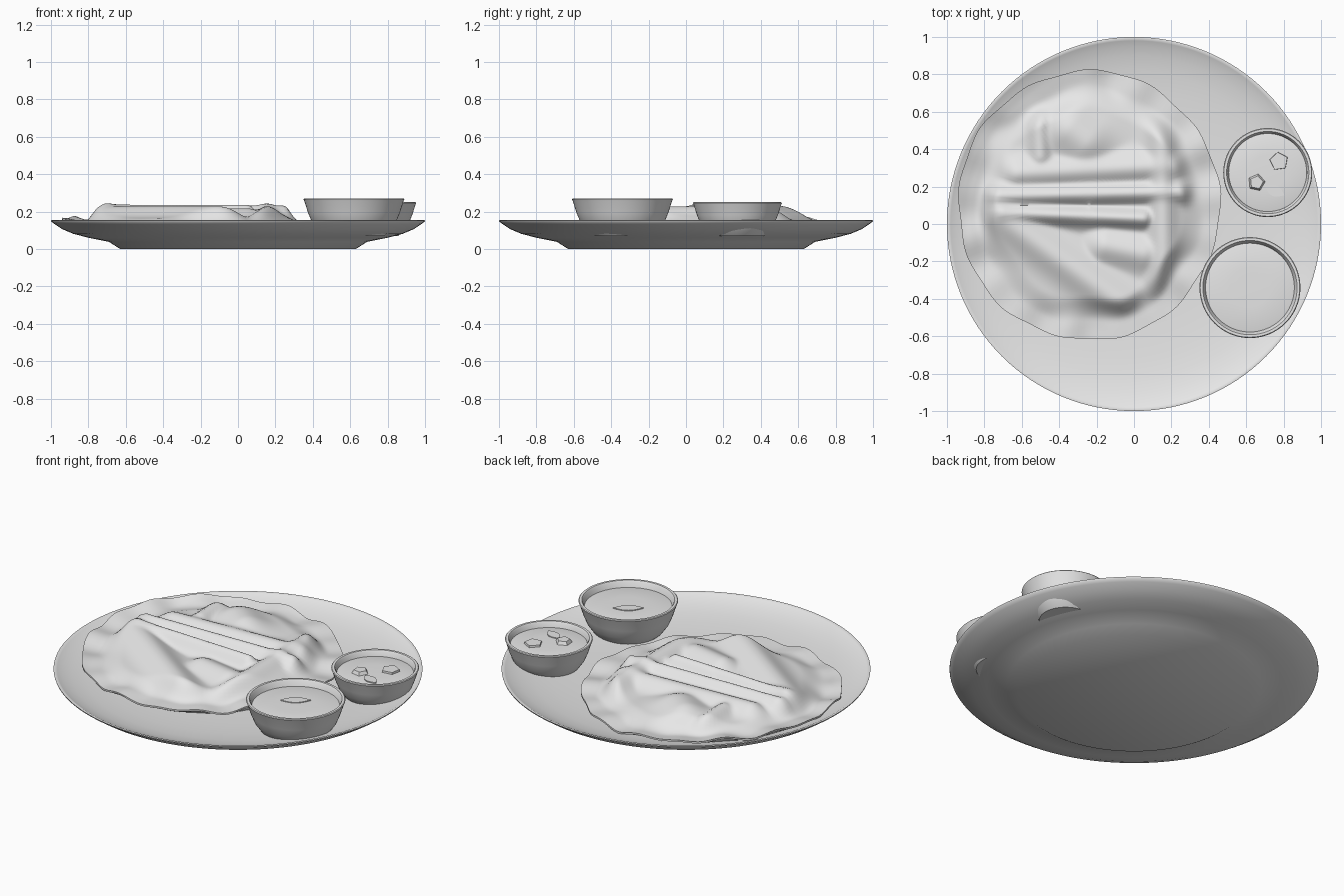
import bpy, bmesh, math
from mathutils import Vector

if "Cube" in bpy.data.objects:
    bpy.data.objects.remove(bpy.data.objects["Cube"])

grey = bpy.data.materials.new("pale grey")
grey.diffuse_color = (0.8, 0.8, 0.8, 1)
grey.use_nodes = True
grey.node_tree.nodes["Principled BSDF"].inputs["Base Color"].default_value = grey.diffuse_color


def finish(name, bm, smooth=True, angle=40):
    bmesh.ops.recalc_face_normals(bm, faces=bm.faces)
    me = bpy.data.meshes.new(name)
    bm.to_mesh(me)
    bm.free()
    ob = bpy.data.objects.new(name, me)
    bpy.context.collection.objects.link(ob)
    me.materials.append(grey)
    if smooth:
        bpy.ops.object.select_all(action='DESELECT')
        ob.select_set(True)
        bpy.context.view_layer.objects.active = ob
        bpy.ops.object.shade_smooth_by_angle(angle=math.radians(angle))
    return ob


def lathe(name, profile, centre=(0, 0), n=96):
    """Revolve (radius, z) points; zero radii become poles."""
    bm = bmesh.new()
    rings = []
    for r, z in profile:
        if r == 0:
            rings.append([bm.verts.new((centre[0], centre[1], z))] * n)
        else:
            rings.append([bm.verts.new((centre[0] + r * math.cos(2 * math.pi * i / n),
                                        centre[1] + r * math.sin(2 * math.pi * i / n), z))
                          for i in range(n)])
    for a, b in zip(rings, rings[1:]):
        for i in range(n):
            j = (i + 1) % n
            vs = list(dict.fromkeys([a[i], a[j], b[j], b[i]]))
            if len(vs) > 2:
                bm.faces.new(vs)
    return finish(name, bm)


# Plate
INNER = [(0, 0.085), (0.45, 0.086), (0.6, 0.09), (0.72, 0.098), (0.82, 0.108),
         (0.9, 0.123), (0.95, 0.138), (0.98, 0.15), (0.99, 0.155)]
lathe("plate", [(0, 0), (0.63, 0), (0.69, 0.038), (0.8, 0.06), (0.88, 0.081),
                (0.94, 0.106), (0.98, 0.133), (0.998, 0.146), (1.0, 0.153)] + INNER[::-1], n=128)


def plate_z(r):
    for (r0, z0), (r1, z1) in zip(INNER, INNER[1:]):
        if r <= r1:
            return z0 + (z1 - z0) * (r - r0) / (r1 - r0)
    return 0.155


# Folded flatbread: ridges as (x0, y0, x1, y1, width, height)
RIDGES = [(-0.76, 0.15, 0.25, 0.17, 0.06, 0.070),
          (-0.70, 0.06, 0.05, 0.03, 0.055, 0.074),
          (-0.62, 0.27, 0.22, 0.31, 0.08, 0.058),
          (-0.74, 0.06, -0.06, -0.43, 0.10, 0.066),
          (0.16, -0.36, 0.15, 0.55, 0.08, 0.066),
          (-0.51, 0.58, -0.50, 0.36, 0.06, 0.055),
          (-0.34, 0.50, -0.26, 0.44, 0.13, 0.068),
          (-0.15, -0.12, 0.05, -0.16, 0.09, 0.055)]


def fold_height(x, y):
    p, total = Vector((x, y)), 0
    for x0, y0, x1, y1, w, h in RIDGES:
        a, d = Vector((x0, y0)), Vector((x1 - x0, y1 - y0))
        t = min(1, max(0, (p - a).dot(d) / d.length_squared))
        dist = (p - a - d * t).length
        total += (h * math.exp(-(dist / w) ** 2)) ** 4
    return total ** 0.25


def smooth_step(a, b, v):
    t = min(1, max(0, (v - a) / (b - a)))
    return t * t * (3 - 2 * t)


def bread_point(rho, th):
    wob = 1 + 0.006 * math.sin(5 * th + 1) + 0.008 * math.sin(13 * th) * rho
    x = -0.24 + 0.70 * rho * wob * math.cos(th)
    y = 0.1 + 0.72 * rho * wob * math.sin(th)
    ground = plate_z(math.hypot(x, y)) + 0.014
    wave = 0.007 * (math.sin(17 * th) + math.sin(11 * th + 2)) * smooth_step(0.7, 0.95, rho)
    inside = 1 - smooth_step(0.70, 0.88, rho + 0.02 * math.sin(7 * th))
    flange = max(ground, 0.120) + 0.010 + wave
    top = 0.162 + fold_height(x, y)
    return x, y, max(ground - 0.004, flange + (top - flange) * inside)


bm = bmesh.new()
NR, NT = 48, 144
rings = [[bm.verts.new(bread_point(k / NR, 2 * math.pi * i / NT)) for i in range(NT)]
         for k in range(1, NR + 1)]
# thin edge, then an underside tucked in against the plate
rings.append([bm.verts.new(v.co - Vector((0, 0, 0.010))) for v in rings[-1]])
tuck = []
for v in rings[-1]:
    x, y = -0.24 + (v.co.x + 0.24) * 0.9, 0.1 + (v.co.y - 0.1) * 0.9
    tuck.append(bm.verts.new((x, y, plate_z(math.hypot(x, y)) - 0.003)))
rings.append(tuck)
centre = bm.verts.new(bread_point(0, 0))
for i in range(NT):
    bm.faces.new((centre, rings[0][i], rings[0][(i + 1) % NT]))
    for a, b in zip(rings, rings[1:]):
        bm.faces.new((a[i], b[i], b[(i + 1) % NT], a[(i + 1) % NT]))
finish("folded_flatbread", bm, angle=60)


# Sauce bowls with their filling
def bowl(name, cx, cy, r, top, level):
    h = top - 0.07
    lathe(name, [(0, 0.07), (0.6 * r, 0.07), (0.72 * r, 0.07 + 0.15 * h),
                 (0.83 * r, 0.07 + 0.36 * h), (0.91 * r, 0.07 + 0.62 * h),
                 (0.985 * r, top - 0.012), (r, top - 0.004), (r - 0.004, top),
                 (r - 0.018, top), (r - 0.024, top - 0.008),
                 (0.86 * r, level - 0.02), (0, level - 0.02)], (cx, cy), 64)
    lathe(name + "_sauce", [(0.89 * r, level - 0.003), (0.85 * r, level),
                            (0.4 * r, level + 0.003), (0, level + 0.004)], (cx, cy), 64)


bowl("large_bowl", 0.62, -0.34, 0.27, 0.27, 0.235)
bowl("small_bowl", 0.715, 0.275, 0.238, 0.25, 0.218)


# Garnish: pointed leaves and five-sided chunks
def prism(name, outline, cx, cy, z, height, turn, shrink=1.0):
    bm = bmesh.new()
    c, s = math.cos(turn), math.sin(turn)

    def ring(k, zz):
        return [bm.verts.new((cx + k * (x * c - y * s), cy + k * (x * s + y * c), zz))
                for x, y in outline]
    lo, hi = ring(1, z), ring(shrink, z + height)
    bm.faces.new(lo)
    bm.faces.new(hi)
    n = len(lo)
    for i in range(n):
        bm.faces.new((lo[i], lo[(i + 1) % n], hi[(i + 1) % n], hi[i]))
    finish(name, bm, smooth=False)


def leaf(length, width):
    up = [(length * (i / 5 - 1), width * math.sin(math.pi * i / 10)) for i in range(11)]
    return up + [(x, -y) for x, y in up[-2:0:-1]]


pentagon = [(0.052 * math.cos(2 * math.pi * i / 5), 0.052 * math.sin(2 * math.pi * i / 5))
            for i in range(5)]
prism("large_bowl_leaf", leaf(0.083, 0.034), 0.595, -0.305, 0.234, 0.009, math.radians(35))
prism("small_bowl_leaf", leaf(0.058, 0.03), 0.752, 0.178, 0.217, 0.009, math.radians(-25))
prism("chunk_left", pentagon, 0.655, 0.222, 0.212, 0.028, 0.1, 0.7)
prism("chunk_right", pentagon, 0.775, 0.335, 0.212, 0.020, 0.45, 0.95)
